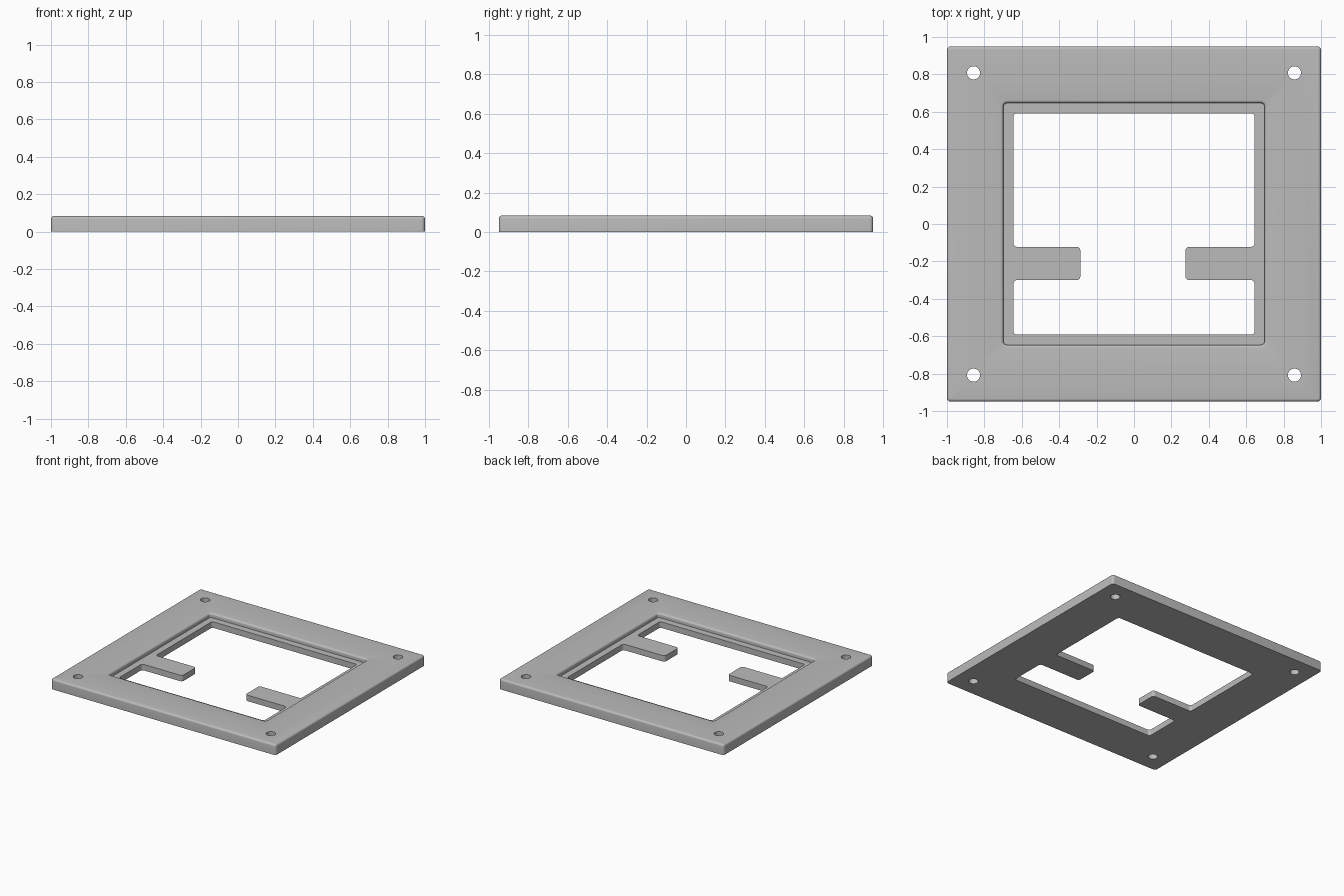
import bpy
import bmesh
from math import cos, sin, pi, radians
from mathutils import Vector

cube = bpy.data.objects.get("Cube")
if cube:
    bpy.data.objects.remove(cube, do_unlink=True)

# Plain grey for the whole part
grey = bpy.data.materials.new("plain_grey")
grey.use_nodes = True
grey.diffuse_color = (0.5, 0.5, 0.5, 1)
grey.node_tree.nodes["Principled BSDF"].inputs["Base Color"].default_value = (0.5, 0.5, 0.5, 1)

HEIGHT = 0.083
LEDGE = 0.048
FILLET = 0.016
STEPS = 5


def rounded(points, radius):
    """Outline of a right-angled polygon with every corner rounded."""
    pts = [Vector(p) for p in points]
    outline = []
    for i, p in enumerate(pts):
        d1 = (p - pts[i - 1]).normalized()
        d2 = (pts[(i + 1) % len(pts)] - p).normalized()
        centre = p + radius * (d2 - d1)
        for k in range(STEPS + 1):
            t = k / STEPS * pi / 2
            outline.append(centre + radius * (d1 * sin(t) - d2 * cos(t)))
    return outline


def rectangle(x, y, radius):
    return rounded([(-x, -y), (x, -y), (x, y), (-x, y)], radius)


def solid(name, layers):
    """Closed body through a stack of (outline, z) layers."""
    bm = bmesh.new()
    rings = [[bm.verts.new((p.x, p.y, z)) for p in outline] for outline, z in layers]
    n = len(rings[0])
    for low, high in zip(rings, rings[1:]):
        for i in range(n):
            j = (i + 1) % n
            bm.faces.new((low[i], low[j], high[j], high[i]))
    bm.faces.new(rings[0][::-1])
    bm.faces.new(rings[-1])
    bmesh.ops.recalc_face_normals(bm, faces=bm.faces)
    mesh = bpy.data.meshes.new(name)
    bm.to_mesh(mesh)
    bm.free()
    mesh.materials.append(grey)
    obj = bpy.data.objects.new(name, mesh)
    bpy.context.collection.objects.link(obj)
    return obj


arc = [k / STEPS * pi / 2 for k in range(STEPS + 1)]

# Plate with a rounded upper rim
layers = [(rectangle(1, 0.95, 0.02), 0)]
for t in arc:
    inset = FILLET * (1 - cos(t))
    layers.append((rectangle(1 - inset, 0.95 - inset, 0.02 - inset),
                   HEIGHT - FILLET * (1 - sin(t))))
frame = solid("frame_plate", layers)

# Recess whose upper lip flares outward
layers = [(rectangle(0.698, 0.646, 0.02), LEDGE)]
for t in arc:
    flare = FILLET * (1 - cos(t))
    layers.append((rectangle(0.698 + flare, 0.646 + flare, 0.02 + flare),
                   HEIGHT - FILLET * (1 - sin(t))))
layers.append((layers[-1][0], HEIGHT + 0.05))
cutters = [solid("recess_cutter", layers)]

# Window outline that leaves a tab on each side
X, Y, TAB_LOW, TAB_HIGH = 0.645, 0.592, -0.3, -0.122
TAB_LEFT, TAB_RIGHT = 0.275, -0.287
window = rounded([(-X, -Y), (X, -Y), (X, TAB_LOW), (TAB_LEFT, TAB_LOW),
                  (TAB_LEFT, TAB_HIGH), (X, TAB_HIGH), (X, Y), (-X, Y),
                  (-X, TAB_HIGH), (TAB_RIGHT, TAB_HIGH),
                  (TAB_RIGHT, TAB_LOW), (-X, TAB_LOW)], 0.02)
cutters.append(solid("window_cutter", [(window, -0.1), (window, 0.2)]))

# Screw holes near the corners
for sx in (-1, 1):
    for sy in (-1, 1):
        hole = [Vector((sx * 0.858 + 0.035 * cos(a), sy * 0.808 + 0.035 * sin(a)))
                for a in (2 * pi * k / 32 for k in range(32))]
        cutters.append(solid("hole_cutter", [(hole, -0.1), (hole, 0.2)]))

# Cut everything out of the plate
bpy.ops.object.select_all(action='DESELECT')
bpy.context.view_layer.objects.active = frame
frame.select_set(True)
for cutter in cutters:
    cutter.hide_render = True
    mod = frame.modifiers.new("cut", 'BOOLEAN')
    mod.operation = 'DIFFERENCE'
    mod.solver = 'EXACT'
    mod.object = cutter
    bpy.ops.object.modifier_apply(modifier=mod.name)
    bpy.data.objects.remove(cutter, do_unlink=True)

bpy.ops.object.shade_smooth_by_angle(angle=radians(35))
